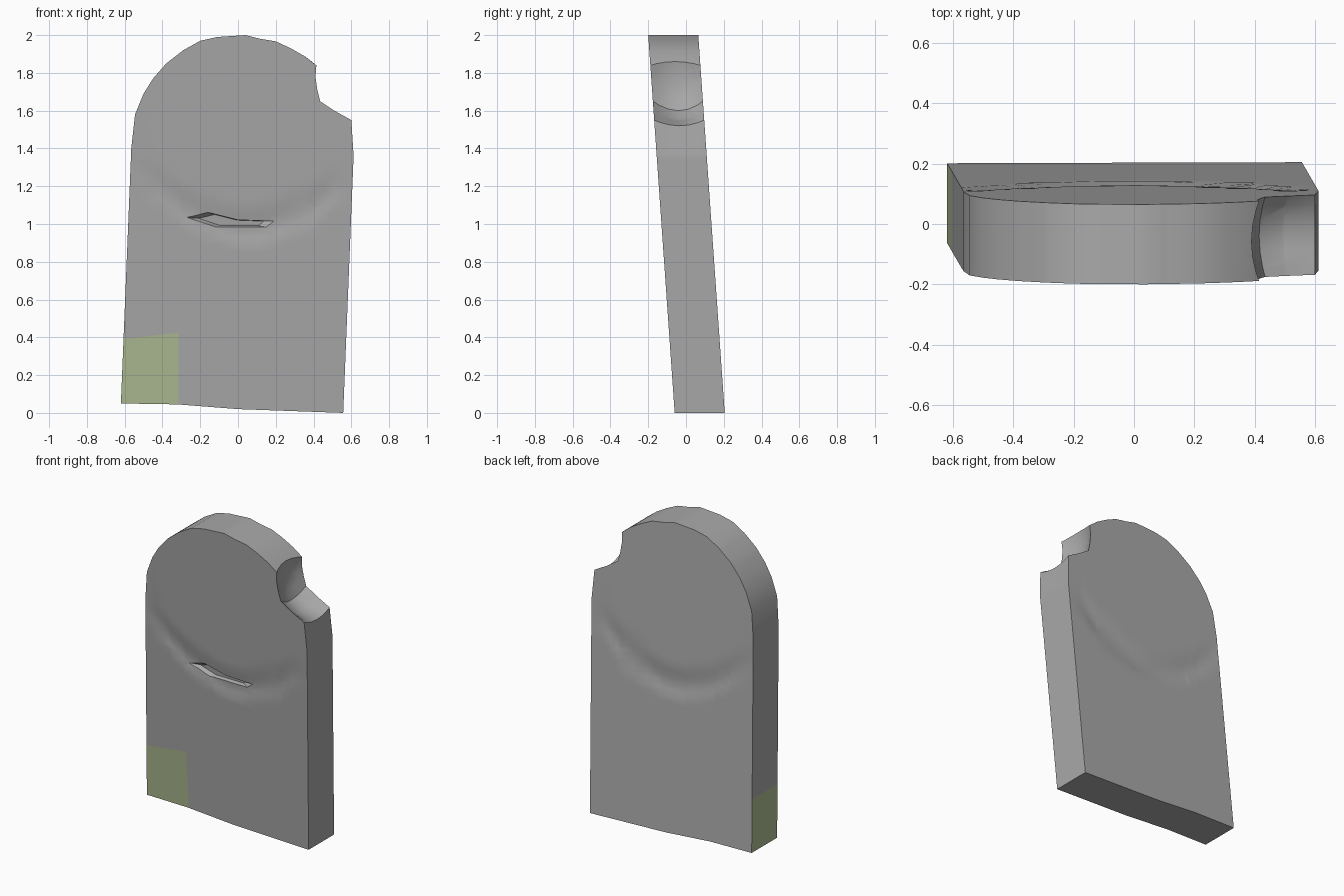
import bpy, bmesh, math
from mathutils import Vector

if "Cube" in bpy.data.objects:
    bpy.data.objects.remove(bpy.data.objects["Cube"])


def material(name, rgb):
    m = bpy.data.materials.new(name)
    m.diffuse_color = (*rgb, 1)
    m.use_nodes = True
    m.node_tree.nodes["Principled BSDF"].inputs["Base Color"].default_value = m.diffuse_color
    return m


stone = material("grey stone", (0.40, 0.40, 0.40))
moss = material("pale green moss", (0.42, 0.50, 0.29))


def lean(z):
    return -0.06 - 0.07 * z      # front face position at height z


THICK = 0.265


def loft(name, layers):
    """Solid through matching (x, y, z) rings, capped at both ends."""
    bm = bmesh.new()
    rings = [[bm.verts.new(p) for p in ring] for ring in layers]
    n = len(rings[0])
    for a, b in zip(rings, rings[1:]):
        for i in range(n):
            j = (i + 1) % n
            bm.faces.new((a[i], a[j], b[j], b[i]))
    caps = [bm.faces.new(rings[0]), bm.faces.new(rings[-1])]
    bmesh.ops.triangulate(bm, faces=caps)
    bmesh.ops.recalc_face_normals(bm, faces=bm.faces)
    mesh = bpy.data.meshes.new(name)
    ob = bpy.data.objects.new(name, mesh)
    bpy.context.collection.objects.link(ob)
    return ob, bm


# Slab outline: leaning sides, worn round top, then the broken shoulder
outline = [(-0.62, 0.05), (-0.565, 1.40), (-0.545, 1.58), (-0.50, 1.69),
           (-0.45, 1.77), (-0.38, 1.85), (-0.29, 1.92), (-0.20, 1.97),
           (-0.11, 1.99), (0.04, 2.0), (0.12, 1.98), (0.20, 1.967),
           (0.28, 1.93), (0.35, 1.89)]
shoulder = [(0.415, 1.84, -0.025, 0.02), (0.41, 1.78, -0.035, -0.01),
            (0.42, 1.71, -0.03, -0.03), (0.435, 1.65, -0.02, -0.05),
            (0.51, 1.60, -0.02, -0.05), (0.60, 1.55, 0.0, -0.03)]
right_side = [(0.612, 1.36), (0.557, 0.0), (0.0, 0.02), (-0.32, 0.045)]

layers = []
for t in (0, 0.12, 0.3, 0.5, 0.7, 0.88, 1):
    hollow = 4 * t * (1 - t)     # shoulder break is scooped mid-thickness
    ring = outline + [(x + dx * hollow, z + dz * hollow)
                      for x, z, dx, dz in shoulder] + right_side
    layers.append([(x, lean(z) + t * THICK, z) for x, z in ring])
slab, bm = loft("gravestone_slab", layers)


def cut(point, normal):
    geom = bm.verts[:] + bm.edges[:] + bm.faces[:]
    bmesh.ops.bisect_plane(bm, geom=geom, dist=1e-5,
                           plane_co=point, plane_no=normal)


# Mesh lines for the chipped band and the moss border
for i in range(-5, 6):
    cut((i * 0.1, 0, 0), (1, 0, 0))
for i in range(14):
    cut((0, 0, 0.85 + i * 0.04), (0, 0, 1))
cut((-0.315, 0, 0), (1, 0, 0))
cut((-0.62, 0, 0.39), (-0.11, 0, 1))


# Shallow curved chip bands on both broad faces
def chip(x, z, centre, depth):
    d = z - (0.91 + (x - centre) ** 2)
    if d < 0 or d > 0.18:
        return 0
    fade = max(0, 1 - (abs(x) / 0.58) ** 4)
    return depth * fade * math.sin(math.pi * (d / 0.18) ** 0.6)


for v in bm.verts:
    t = (v.co.y - lean(v.co.z)) / THICK
    if t < 0.01:
        v.co.y += chip(v.co.x, v.co.z, 0.05, 0.014)
    elif t > 0.99:
        v.co.y -= chip(v.co.x, v.co.z, 0.0, 0.014)

# Moss covers the lower left corner of the front and the left edge
for f in bm.faces:
    c = f.calc_center_median()
    f.normal_update()
    low = c.z < 0.39 + 0.11 * (c.x + 0.62)
    side = f.normal.x < -0.7
    front = f.normal.y < -0.7 and c.x < -0.315
    f.material_index = 1 if low and (side or front) else 0
bm.to_mesh(slab.data)
bm.free()
slab.data.materials.append(stone)
slab.data.materials.append(moss)

# Narrow gouge across the middle of the front
gouge = [(-0.27, 1.035), (-0.16, 1.062), (0.0, 1.022), (0.19, 1.015),
         (0.15, 0.983), (-0.12, 0.985)]
mid = Vector((-0.02, 1.015))
rings = []
for depth, s in ((-0.06, 1.0), (0.012, 1.0), (0.035, 0.75)):
    rings.append([(mid.x + (x - mid.x) * s, lean(z) + depth,
                   mid.y + (z - mid.y) * s) for x, z in gouge])
cutter, cbm = loft("gouge_cutter", rings)
cbm.to_mesh(cutter.data)
cbm.free()
cutter.data.materials.append(stone)
cutter.hide_render = True

mod = slab.modifiers.new("gouge", 'BOOLEAN')
mod.operation = 'DIFFERENCE'
mod.object = cutter
mod.solver = 'EXACT'
bpy.context.view_layer.objects.active = slab
slab.select_set(True)
cutter.select_set(False)
bpy.ops.object.modifier_apply(modifier=mod.name)
bpy.data.objects.remove(cutter)
bpy.ops.object.shade_smooth_by_angle(angle=math.radians(35))
